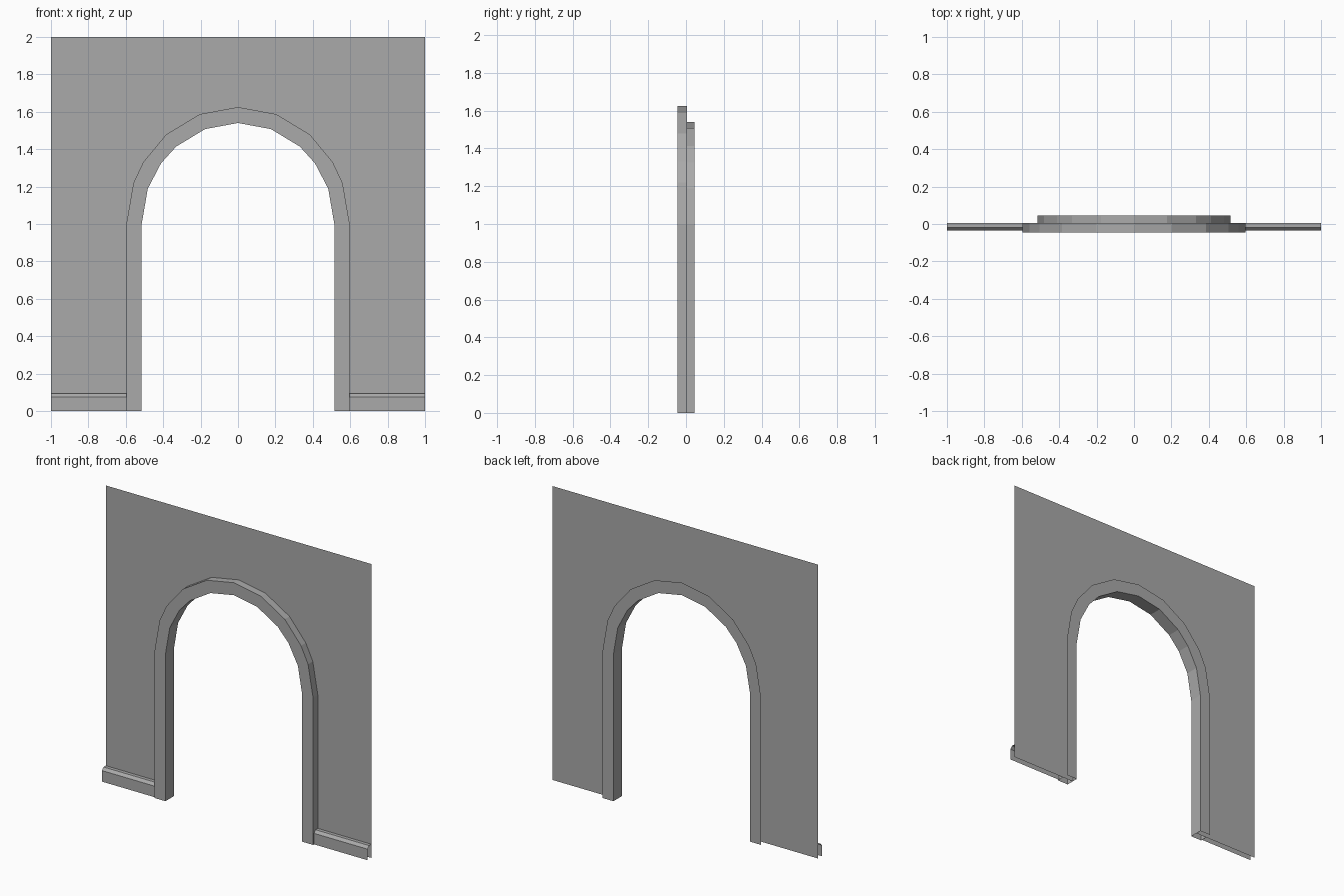
import bpy
import bmesh
from math import sin, cos, radians

cube = bpy.data.objects.get("Cube")
if cube:
    bpy.data.objects.remove(cube)

# One plain grey for everything
grey = bpy.data.materials.new("plain_grey")
grey.use_nodes = True
COLOUR = (0.4, 0.4, 0.4, 1)
grey.diffuse_color = COLOUR
grey.node_tree.nodes["Principled BSDF"].inputs["Base Color"].default_value = COLOUR

FRONT, WALL, BACK = -0.045, 0.006, 0.045
SPRING = 1.0
INNER, OUTER = 0.515, 0.597


def arch_path(half_width, rise, angles):
    """Outline of the opening as (x, z), left foot over the crown to right foot."""
    left = [(-half_width, 0)]
    left += [(-half_width * cos(radians(a)), SPRING + rise * sin(radians(a))) for a in angles]
    right = [(-x, z) for x, z in reversed(left)]
    return left + [(0, SPRING + rise)] + right


def finish(name, bm):
    mesh = bpy.data.meshes.new(name)
    bm.to_mesh(mesh)
    bm.free()
    mesh.materials.append(grey)
    obj = bpy.data.objects.new(name, mesh)
    bpy.context.collection.objects.link(obj)


def loft(name, rows):
    """Join neighbouring rows of points with strips of quads."""
    bm = bmesh.new()
    grid = [[bm.verts.new(p) for p in row] for row in rows]
    for a, b in zip(grid, grid[1:]):
        for i in range(len(a) - 1):
            bm.faces.new((a[i], a[i + 1], b[i + 1], b[i]))
    finish(name, bm)


inner = arch_path(INNER, 0.54, (0, 20.5, 37, 50, 70))
outer = arch_path(OUTER, 0.625, (0, 20.5, 32, 50, 70))

# Thin wall sheet with the arched opening
bm = bmesh.new()
outline = [(-1, 0)] + inner + [(1, 0), (1, 2), (-1, 2)]
bm.faces.new([bm.verts.new((x, WALL, z)) for x, z in outline])
finish("wall", bm)

# Arch trim: back face, soffit, front face and outer rim down to the wall
section = [(outer, BACK), (inner, BACK), (inner, FRONT), (outer, FRONT), (outer, WALL)]
loft("arch_trim", [[(x, y, z) for x, z in path] for path, y in section])

# Baseboards with a sloped top edge, open at the ends and underneath
board = [(-0.035, 0), (-0.035, 0.075), (-0.018, 0.093), (WALL, 0.093)]
for name, x0, x1 in (("right_baseboard", -1, -OUTER), ("left_baseboard", OUTER, 1)):
    loft(name, [[(x0, y, z), (x1, y, z)] for y, z in board])
